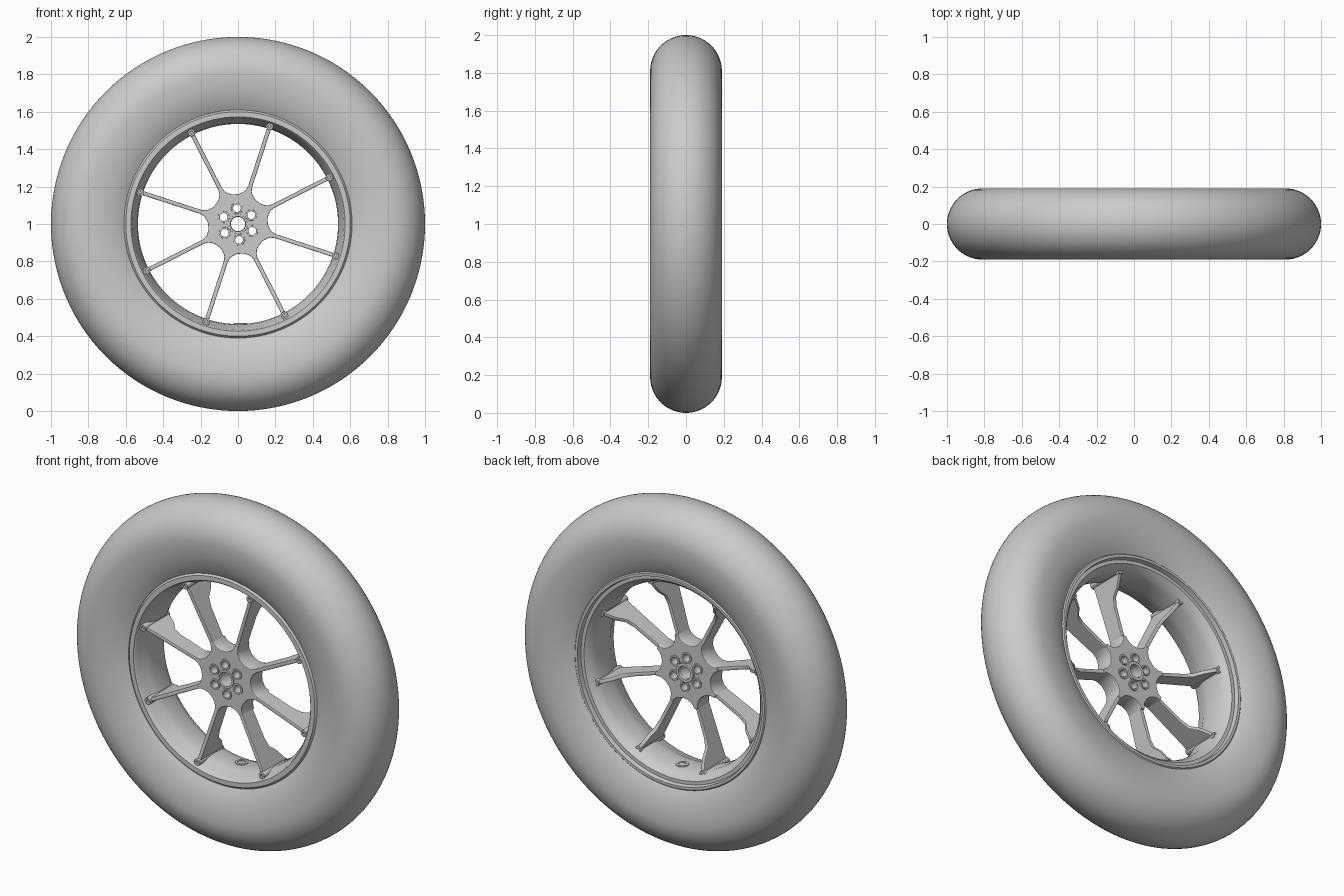
import bpy, bmesh, math
from math import sin, cos, pi, radians
from mathutils import Matrix, Vector

cube = bpy.data.objects.get("Cube")
if cube:
    bpy.data.objects.remove(cube, do_unlink=True)

grey = bpy.data.materials.new("plain_grey")
grey.use_nodes = True
shade = (0.6, 0.6, 0.6, 1)
grey.diffuse_color = shade
grey.node_tree.nodes["Principled BSDF"].inputs["Base Color"].default_value = shade

AXLE = Vector((0, 0, 1))
FACE_FRONT = Matrix.Translation(AXLE) @ Matrix.Rotation(pi / 2, 4, 'X')
SPOKES = [radians(27 + 45 * k) for k in range(8)]
LUGS = [radians(34 + 60 * k) for k in range(6)]


def smooth(obj, angle=35):
    bpy.ops.object.select_all(action='DESELECT')
    obj.select_set(True)
    bpy.context.view_layer.objects.active = obj
    bpy.ops.object.shade_smooth_by_angle(angle=radians(angle))


def lathe(name, profile, steps=128):
    """Spin a closed (radius, y) profile around the axle."""
    bm = bmesh.new()
    verts = [bm.verts.new((r, y, 0)) for r, y in profile]
    edges = [bm.edges.new((v, verts[i - 1])) for i, v in enumerate(verts)]
    bmesh.ops.spin(bm, geom=verts + edges, axis=(0, 1, 0), cent=(0, 0, 0),
                   angle=2 * pi, steps=steps, use_merge=True)
    bmesh.ops.remove_doubles(bm, verts=bm.verts, dist=1e-5)
    bmesh.ops.recalc_face_normals(bm, faces=bm.faces)
    mesh = bpy.data.meshes.new(name)
    bm.to_mesh(mesh)
    bm.free()
    mesh.materials.append(grey)
    obj = bpy.data.objects.new(name, mesh)
    obj.location = AXLE
    bpy.context.collection.objects.link(obj)
    smooth(obj)
    return obj


def plate(name, loops, low, high, matrix, bevel=0.004):
    """Extrude filled outlines (later loops are holes) between two heights."""
    curve = bpy.data.curves.new(name, 'CURVE')
    curve.dimensions = '2D'
    curve.fill_mode = 'BOTH'
    curve.extrude = (high - low) / 2 - bevel
    curve.bevel_depth = bevel
    curve.bevel_resolution = 1
    curve.offset = -bevel
    for loop in loops:
        spline = curve.splines.new('POLY')
        spline.points.add(len(loop) - 1)
        for point, (x, y) in zip(spline.points, loop):
            point.co = (x, y, 0, 1)
        spline.use_cyclic_u = True
    obj = bpy.data.objects.new(name, curve)
    bpy.context.collection.objects.link(obj)
    obj.matrix_world = matrix @ Matrix.Translation((0, 0, (low + high) / 2))
    bpy.ops.object.select_all(action='DESELECT')
    obj.select_set(True)
    bpy.context.view_layer.objects.active = obj
    bpy.ops.object.convert(target='MESH')
    obj = bpy.context.object
    obj.data.materials.clear()
    obj.data.materials.append(grey)
    smooth(obj)
    return obj


def circle(radius, cx=0, cy=0, n=24):
    return [(cx + radius * cos(2 * pi * i / n), cy + radius * sin(2 * pi * i / n))
            for i in range(n)]


# Tyre: round tread, sidewalls curving in towards the rim
half = []
for i in range(25):
    t = radians(-42.5 + 132.5 * i / 24)
    reach = 0.296 if t < 0 else 0.19
    half.append((0.81 + reach * sin(t), 0.19 * cos(t)))
lathe("tyre", half + [(r, -y) for r, y in reversed(half[:-1])])

# Rim: flared front lip, narrow barrel, stepped back lip
lathe("rim", [(0.605, -0.14), (0.6, -0.148), (0.573, -0.148), (0.566, -0.14),
              (0.56, -0.11), (0.54, -0.07), (0.535, -0.03), (0.535, 0.06),
              (0.55, 0.1), (0.572, 0.125), (0.592, 0.125), (0.597, 0.15),
              (0.612, 0.15), (0.62, 0.142), (0.65, 0.1), (0.65, -0.1)])

# Hub: eight-sided plate with a filleted arm root at each spoke
outline = []
root = [(0.154, -0.045), (0.172, -0.026), (0.187, -0.016), (0.21, -0.011)]
for a in SPOKES:
    for u, v in root + [(u, -v) for u, v in reversed(root)]:
        outline.append((u * cos(a) - v * sin(a), u * sin(a) + v * cos(a)))
lug_spots = [(0.085 * cos(a), 0.085 * sin(a)) for a in LUGS]
holes = [circle(0.042, n=32)] + [circle(0.022, x, y) for x, y in lug_spots]
plate("hub", [outline] + holes, 0.0, 0.11, FACE_FRONT)

# Hub collars and lug seats on both faces
plate("front_collar", [circle(0.052, n=32), circle(0.04, n=32)], 0.1, 0.116, FACE_FRONT, 0.002)
plate("back_collar", [circle(0.056, n=32), circle(0.038, n=32)], -0.016, 0.01, FACE_FRONT, 0.002)
for i, (x, y) in enumerate(lug_spots):
    for side, low, high in (("front", 0.1, 0.116), ("back", -0.007, 0.01)):
        plate(f"{side}_lug_seat_{i + 1}", [circle(0.031, x, y), circle(0.021, x, y)],
              low, high, FACE_FRONT, 0.002)

# Spokes: thin deep blades that kink backwards near the rim
blade = [(0.15, -0.106), (0.5, -0.122), (0.57, -0.13), (0.57, 0.085), (0.535, 0.085),
         (0.47, 0.045), (0.43, 0.0), (0.38, -0.012), (0.22, -0.012), (0.15, -0.004)]
for i, a in enumerate(SPOKES):
    radial = Vector((cos(a), 0, sin(a)))
    back = Vector((0, 1, 0))
    frame = Matrix((radial, back, radial.cross(back))).transposed().to_4x4()
    plate(f"spoke_{i + 1}", [blade], -0.011, 0.011, Matrix.Translation(AXLE) @ frame)
    # Rounded boss with a bolt hole at each end of the blade tip
    x, y = 0.548 * cos(a), 0.548 * sin(a)
    plate(f"spoke_boss_{i + 1}", [circle(0.02, x, y, 16), circle(0.008, x, y, 12)],
          -0.09, 0.138, FACE_FRONT, 0.003)

# Valve seat at the bottom of the barrel
plate("valve_seat", [circle(0.035), circle(0.022)], 0, 0.008,
      Matrix.Translation((0.01, 0.02, 0.462)), 0.002)
